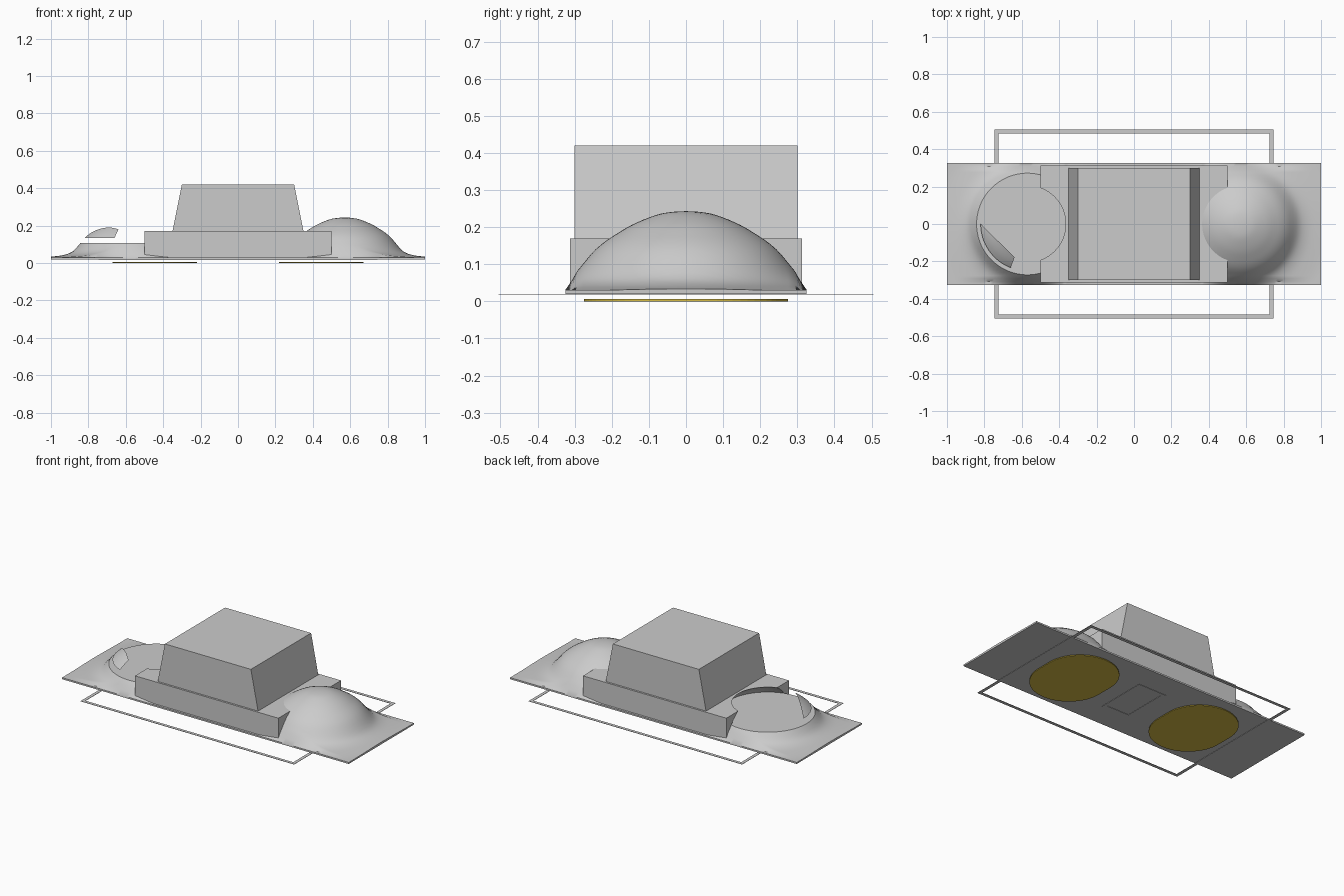
import bpy, bmesh, math
from mathutils import Vector

old = bpy.data.objects.get("Cube")
if old:
    bpy.data.objects.remove(old, do_unlink=True)


def material(name, rgb):
    m = bpy.data.materials.new(name)
    m.use_nodes = True
    m.diffuse_color = (*rgb, 1)
    m.node_tree.nodes["Principled BSDF"].inputs["Base Color"].default_value = (*rgb, 1)
    return m


GREY = material("light grey", (0.6, 0.6, 0.6))
YELLOW = material("mustard yellow", (0.67, 0.5, 0.06))


def finish(name, bm, mat, smooth=False):
    bmesh.ops.recalc_face_normals(bm, faces=bm.faces)
    me = bpy.data.meshes.new(name)
    bm.to_mesh(me)
    bm.free()
    me.materials.append(mat)
    ob = bpy.data.objects.new(name, me)
    bpy.context.collection.objects.link(ob)
    if smooth:
        bpy.ops.object.select_all(action='DESELECT')
        ob.select_set(True)
        bpy.context.view_layer.objects.active = ob
        bpy.ops.object.shade_smooth_by_angle(angle=math.radians(35))
    return ob


def block(name, bottom, top, z0, z1, hy, mat):
    """Box whose half width may taper from bottom to top."""
    bm = bmesh.new()
    bmesh.ops.create_cube(bm, size=2)
    for v in bm.verts:
        up = v.co.z > 0
        v.co = (v.co.x * (top if up else bottom), v.co.y * hy, z1 if up else z0)
    return finish(name, bm, mat)


def flat_ring(name, hx, hy, width, z, mat):
    """Thin rectangular frame lying flat."""
    bm = bmesh.new()
    loops = [[bm.verts.new((sx * (hx - w), sy * (hy - w), z))
              for sx, sy in ((-1, -1), (1, -1), (1, 1), (-1, 1))] for w in (0, width)]
    for i in range(4):
        j = (i + 1) % 4
        bm.faces.new((loops[0][i], loops[0][j], loops[1][j], loops[1][i]))
    ob = finish(name, bm, mat)
    s = ob.modifiers.new("thickness", 'SOLIDIFY')
    s.thickness, s.offset = 0.002, 0
    return ob


# Dome profile: radius, height
PROFILE = [(0, .243), (.06, .238), (.1, .226), (.15, .204), (.19, .18), (.22, .16),
           (.25, .134), (.27, .11), (.31, .065), (.35, .046), (.4, .037), (.5, .03)]
DOME_X = 0.57
CUT_Z = 0.108


def dome_height(r):
    n = len(PROFILE)
    for i in range(n - 1):
        (r1, z1), (r2, z2) = PROFILE[i], PROFILE[i + 1]
        if r <= r2:
            def slope(k):
                if k == 0 or k == n - 1:
                    return 0
                a, b = PROFILE[k - 1], PROFILE[k + 1]
                return (b[1] - a[1]) / (b[0] - a[0])
            h = r2 - r1
            t = (r - r1) / h
            return ((2*t**3 - 3*t*t + 1) * z1 + (t**3 - 2*t*t + t) * h * slope(i)
                    + (3*t*t - 2*t**3) * z2 + (t**3 - t*t) * h * slope(i + 1))
    return PROFILE[-1][1]


# Body: low slab rising into two domes, the right one cut off flat
NX, NY, HY = 120, 40, 0.325
bm = bmesh.new()
grid = []
for i in range(NX + 1):
    row = []
    for j in range(NY + 1):
        x, y = -1 + 2 * i / NX, HY * (2 * j / NY - 1)
        z = dome_height(math.hypot(abs(x) - DOME_X, y))
        z = max(0.03, z - 0.8 * max(0, abs(y) - 0.295))
        row.append(bm.verts.new((x, y, z)))
    grid.append(row)
for i in range(NX):
    for j in range(NY):
        bm.faces.new((grid[i][j], grid[i + 1][j], grid[i + 1][j + 1], grid[i][j + 1]))
rim = [e for e in bm.edges if e.is_boundary]
ext = bmesh.ops.extrude_edge_only(bm, edges=rim)["geom"]
for v in ext:
    if isinstance(v, bmesh.types.BMVert):
        v.co.z = 0.02
bmesh.ops.holes_fill(bm, edges=[e for e in ext if isinstance(e, bmesh.types.BMEdge)], sides=0)
left = [f for f in bm.faces if len(f.verts) == 4 and f.calc_center_median().x < -0.05]
geom = list({g for f in left for g in [f, *f.verts, *f.edges]})
cut = bmesh.ops.bisect_plane(bm, geom=geom, dist=1e-6, plane_co=(0, 0, CUT_Z),
                             plane_no=(0, 0, 1), clear_outer=True)["geom_cut"]
bmesh.ops.holes_fill(bm, edges=[e for e in cut if isinstance(e, bmesh.types.BMEdge)], sides=0)
finish("body", bm, GREY, True)

# Middle block, hollowed where the cut dome meets it
deck = block("middle_block", 0.5, 0.5, 0.022, 0.17, 0.312, GREY)
bm = bmesh.new()
SEG = 64
rings = []
for r in (.31, .29, .27, .25, .22, .19, .15, .1, .05):
    rings.append([bm.verts.new((-DOME_X + r * math.cos(2 * math.pi * k / SEG),
                                r * math.sin(2 * math.pi * k / SEG), dome_height(r)))
                  for k in range(SEG)])
for a, b in zip(rings, rings[1:]):
    for k in range(SEG):
        m = (k + 1) % SEG
        bm.faces.new((a[k], a[m], b[m], b[k]))
bm.faces.new(rings[0])
bm.faces.new(rings[-1])
cutter = finish("dome_cutter", bm, GREY)
cutter.hide_render = True
mod = deck.modifiers.new("hollow", 'BOOLEAN')
mod.operation, mod.solver, mod.object = 'DIFFERENCE', 'EXACT', cutter
bpy.ops.object.select_all(action='DESELECT')
deck.select_set(True)
bpy.context.view_layer.objects.active = deck
bpy.ops.object.modifier_apply(modifier=mod.name)
bpy.data.objects.remove(cutter, do_unlink=True)

# Cabin
block("cabin", 0.35, 0.30, 0.17, 0.42, 0.30, GREY)

# Shard of dome shell left above the cut
bm = bmesh.new()
p, q = Vector((-0.25, 0)), Vector((-0.064, -0.182))
cols = []
for k in range(17):
    a = math.radians(180 + 69 * k / 16)
    d = Vector((math.cos(a), math.sin(a)))
    e = q - p
    inner = min(0.25, (p.x * e.y - p.y * e.x) / (d.x * e.y - d.y * e.x))
    col = []
    for s in range(5):
        r = 0.25 + (inner - 0.25) * s / 4
        col.append(bm.verts.new((-DOME_X + r * d.x, r * d.y, dome_height(r))))
    cols.append(col)
for a, b in zip(cols, cols[1:]):
    for s in range(4):
        bm.faces.new((a[s], b[s], b[s + 1], a[s + 1]))
bmesh.ops.remove_doubles(bm, verts=bm.verts, dist=1e-5)
finish("dome_shard", bm, GREY, True)

# Flat outline frame and the underside hatch
flat_ring("outer_frame", 0.745, 0.505, 0.02, 0.018, GREY)
flat_ring("hatch_frame", 0.10, 0.165, 0.022, 0.018, GREY)

# Rounded yellow pads underneath
for side, sx in (("left", 1), ("right", -1)):
    bm = bmesh.new()
    ring = []
    for k in range(64):
        a = 2 * math.pi * (k + 0.5) / 64
        y = 0.225 * math.sin(a)
        ring.append(bm.verts.new((sx * 0.445 + 0.225 * math.cos(a),
                                  y + math.copysign(0.05, y), 0)))
    f = bm.faces.new(ring)
    top = bmesh.ops.extrude_face_region(bm, geom=[f])["geom"]
    bmesh.ops.translate(bm, vec=(0, 0, 0.006),
                        verts=[v for v in top if isinstance(v, bmesh.types.BMVert)])
    finish(side + "_pad", bm, YELLOW)
